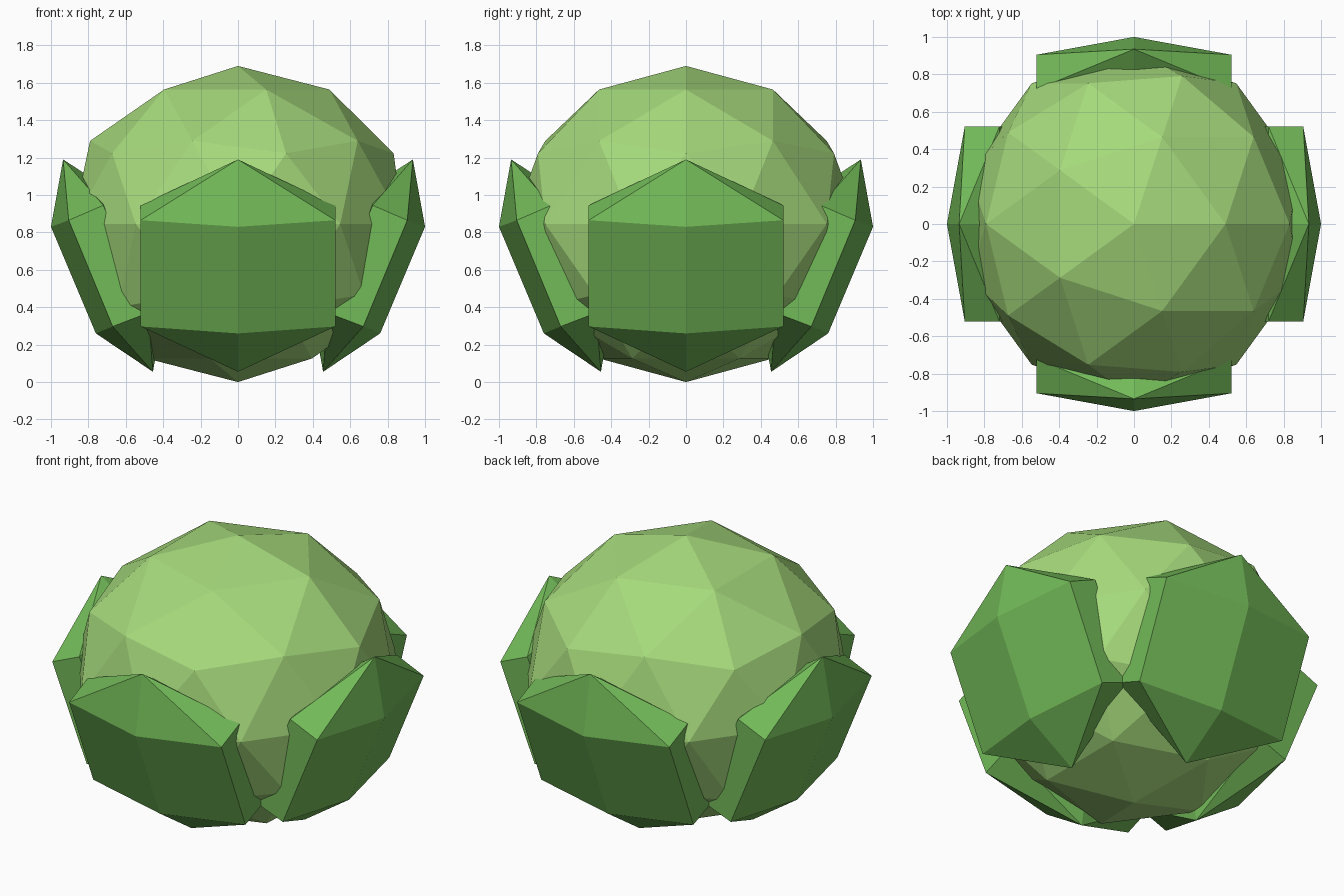
import bpy, bmesh
from math import pi
from mathutils import Matrix

cube = bpy.data.objects.get("Cube")
if cube:
    bpy.data.objects.remove(cube, do_unlink=True)


def make_material(name, color):
    mat = bpy.data.materials.new(name)
    mat.use_nodes = True
    mat.diffuse_color = color
    mat.node_tree.nodes["Principled BSDF"].inputs["Base Color"].default_value = color
    return mat


def add_object(name, bm, mat):
    bmesh.ops.recalc_face_normals(bm, faces=bm.faces[:])
    mesh = bpy.data.meshes.new(name)
    bm.to_mesh(mesh)
    bm.free()
    mesh.materials.append(mat)
    obj = bpy.data.objects.new(name, mesh)
    bpy.context.collection.objects.link(obj)
    return obj


light_green = make_material("light green", (0.38, 0.70, 0.20, 1))
leaf_green = make_material("leaf green", (0.17, 0.49, 0.098, 1))

# Faceted round head, slightly flattened
bm = bmesh.new()
bmesh.ops.create_icosphere(bm, subdivisions=2, radius=1)
bmesh.ops.scale(bm, vec=(0.93, 0.93, 0.845), verts=bm.verts[:])
bmesh.ops.translate(bm, vec=(0, 0, 0.845), verts=bm.verts[:])
add_object("head", bm, light_green)

# Thick outer leaf: (distance outward, height) rings, on the middle line and at the edges
MIDDLE = [(1.0, 0.83), (0.935, 1.19), (0.72, 1.05), (0.42, 0.25), (0.455, 0.055), (0.76, 0.26)]
EDGE = [(0.905, 0.865), (0.72, 0.945), (0.48, 0.37), (0.67, 0.297)]
HALF_WIDTH = 0.52


def add_leaf(name, angle):
    bm = bmesh.new()
    crease, tip, in_top, in_low, foot, belly = [bm.verts.new((0, -d, z)) for d, z in MIDDLE]
    for side in (-HALF_WIDTH, HALF_WIDTH):
        out_up, in_up, in_dn, out_dn = [bm.verts.new((side, -d, z)) for d, z in EDGE]
        for face in (
            (crease, out_up, out_dn, belly),    # outer wall
            (crease, tip, out_up),              # upper slope
            (tip, in_up, out_up),
            (belly, out_dn, foot),              # lower slope
            (out_dn, in_dn, foot),
            (out_up, in_up, in_dn, out_dn),     # side wall
            (tip, in_top, in_up),               # inner wall
            (in_top, in_low, in_dn, in_up),
            (foot, in_dn, in_low),
        ):
            bm.faces.new(face)
    bm.transform(Matrix.Rotation(angle, 4, "Z"))
    add_object(name, bm, leaf_green)


for i, place in enumerate(("front", "left", "back", "right")):
    add_leaf(place + "_leaf", i * pi / 2)
